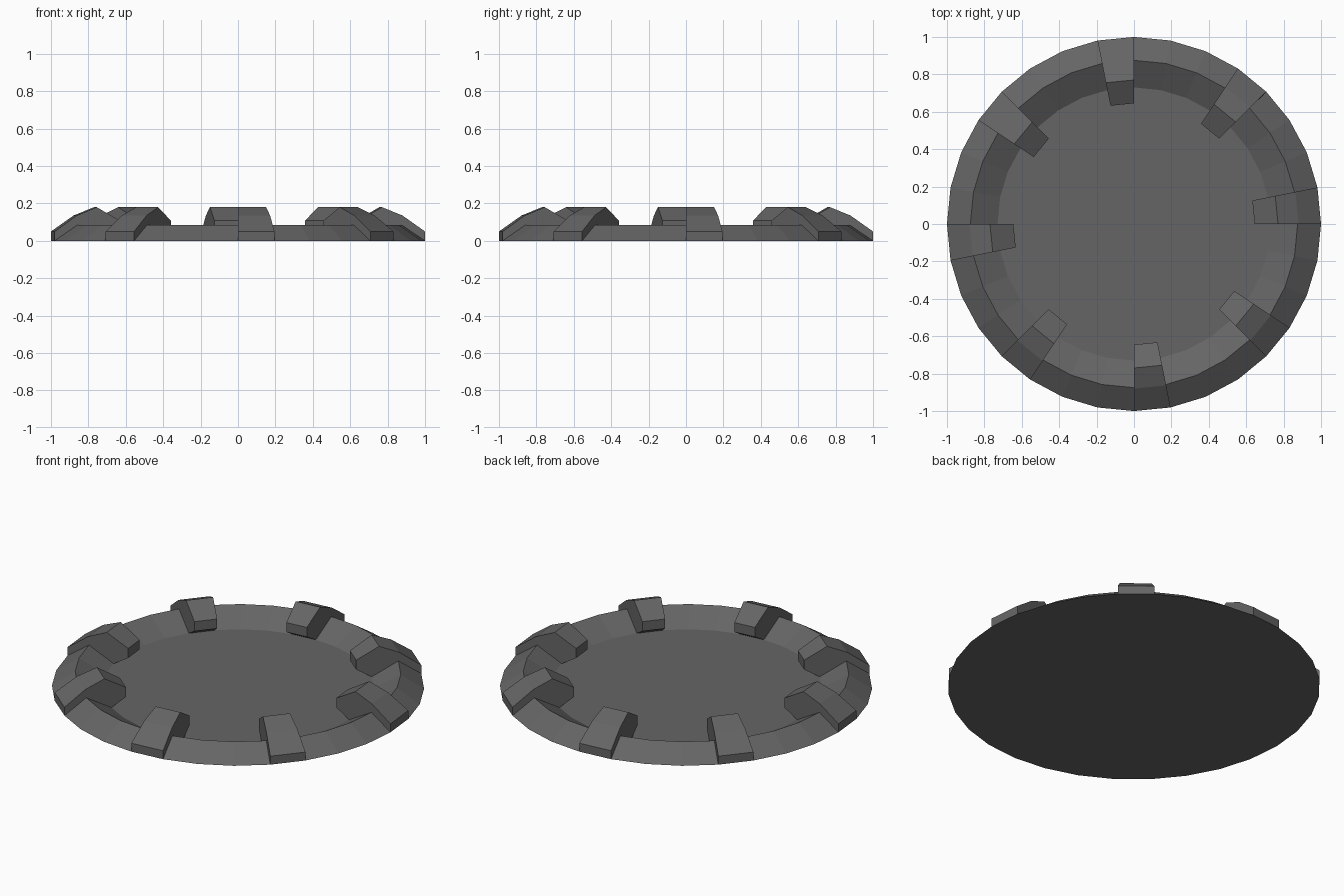
import bpy, bmesh
from math import cos, sin, tau

cube = bpy.data.objects.get("Cube")
if cube:
    bpy.data.objects.remove(cube)

SIDES = 32
STEP = tau / SIDES

grey = bpy.data.materials.new("dark_grey")
grey.use_nodes = True
colour = (0.13, 0.13, 0.13, 1)
grey.diffuse_color = colour
grey.node_tree.nodes["Principled BSDF"].inputs["Base Color"].default_value = colour


def section(bm, profile, angle):
    """Place a radius/height profile at an angle around z."""
    return [bm.verts.new((r * cos(angle), r * sin(angle), z)) for r, z in profile]


def finish(bm, name):
    bmesh.ops.recalc_face_normals(bm, faces=bm.faces)
    mesh = bpy.data.meshes.new(name)
    bm.to_mesh(mesh)
    bm.free()
    mesh.materials.append(grey)
    obj = bpy.data.objects.new(name, mesh)
    bpy.context.collection.objects.link(obj)


# Shallow dish: flat base, ridged rim and thin floor
rim_profile = [(1, 0), (0.875, 0.085), (0.73, 0.003)]
bm = bmesh.new()
rings = [section(bm, rim_profile, i * STEP) for i in range(SIDES)]
for i, a in enumerate(rings):
    b = rings[(i + 1) % SIDES]
    for j in range(len(a) - 1):
        bm.faces.new((a[j], b[j], b[j + 1], a[j + 1]))
bm.faces.new([ring[-1] for ring in rings])
bm.faces.new([ring[0] for ring in reversed(rings)])
finish(bm, "dish")

# Eight clamps straddling the rim, each one rim segment wide
clamp_profile = [(1, 0), (1, 0.05), (0.88, 0.135), (0.77, 0.18),
                 (0.645, 0.108), (0.645, 0.052), (0.73, 0.002)]
for n in range(8):
    bm = bmesh.new()
    start = n * tau / 8
    a = section(bm, clamp_profile, start)
    b = section(bm, clamp_profile, start + STEP)
    for j in range(len(a)):
        k = (j + 1) % len(a)
        bm.faces.new((a[j], b[j], b[k], a[k]))
    bm.faces.new(a)
    bm.faces.new(b[::-1])
    finish(bm, f"rim_clamp_{n + 1}")
